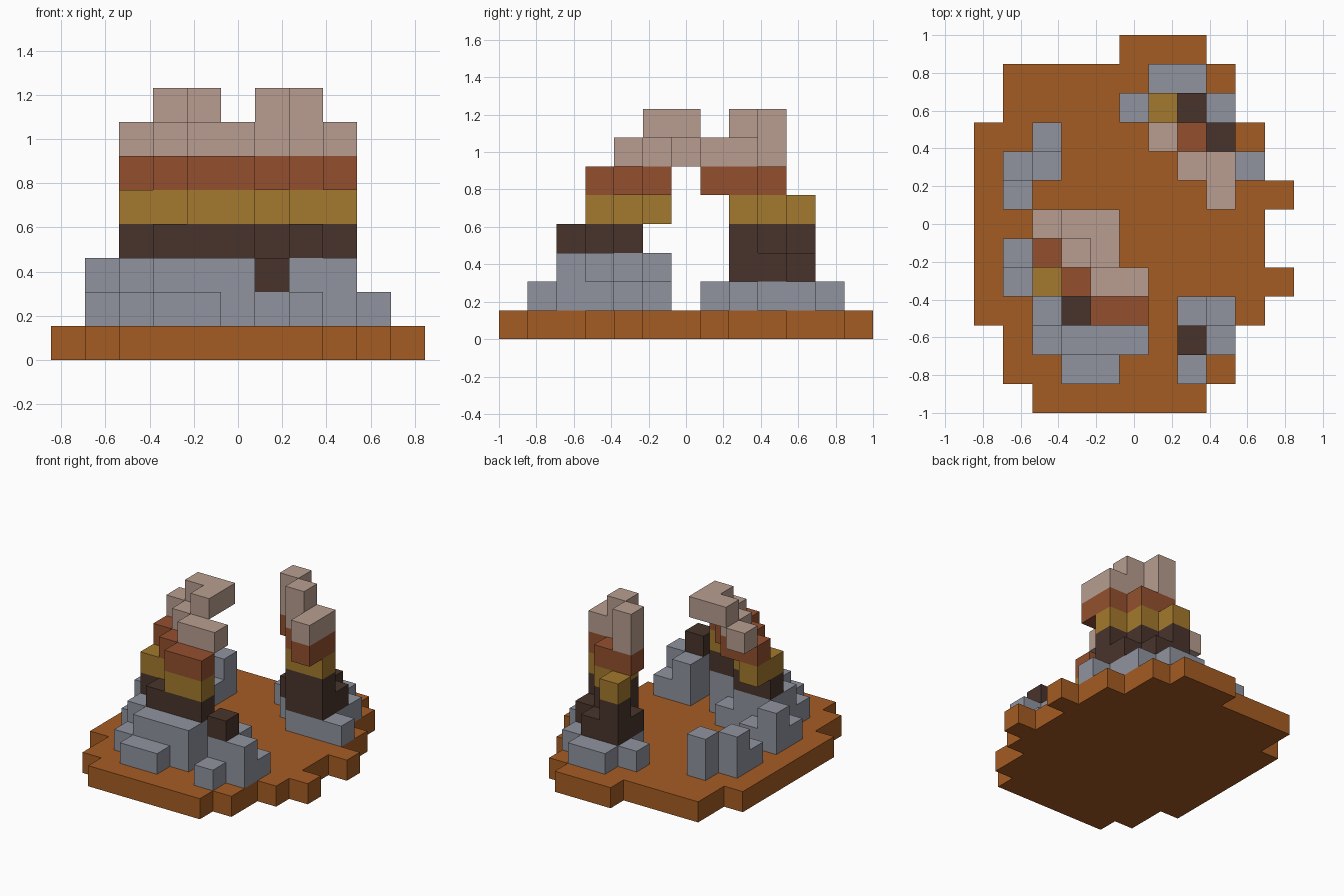
import bpy
import bmesh
from mathutils import Vector

cube = bpy.data.objects.get("Cube")
if cube:
    bpy.data.objects.remove(cube, do_unlink=True)

U = 2 / 13                      # block size
COLS, ROWS = "abcdefghijk", "ABCDEFGHIJKLM"


def material(name, rgb):
    col = [((c / 255 + 0.055) / 1.055) ** 2.4 for c in rgb] + [1.0]
    m = bpy.data.materials.new(name)
    m.use_nodes = True
    m.diffuse_color = col
    bsdf = next(n for n in m.node_tree.nodes if n.type == "BSDF_PRINCIPLED")
    bsdf.inputs["Base Color"].default_value = col
    return m


orange = material("orange sand", (165, 92, 35))
grey = material("grey stone", (144, 148, 158))
dark = material("dark brown rock", (73, 52, 44))
gold = material("ochre rock", (164, 121, 45))
red = material("rust rock", (148, 80, 47))
pink = material("pale pink rock", (184, 158, 144))


def slab(name, cells, level, mat):
    """One layer of blocks; each cell is a column letter and a row letter."""
    filled = {(COLS.index(c[0]), ROWS.index(c[1])) for c in cells.split()}
    bm = bmesh.new()
    cache = {}

    def vert(x, y, z):
        key = (x, y, z)
        if key not in cache:
            cache[key] = bm.verts.new(Vector((x - 5.5, y - 6.5, z)) * U)
        return cache[key]

    lo, hi = level, level + 1
    for x, y in sorted(filled):
        ring = [(x, y), (x + 1, y), (x + 1, y + 1), (x, y + 1)]
        sides = [(x, y - 1), (x + 1, y), (x, y + 1), (x - 1, y)]
        bm.faces.new([vert(*p, hi) for p in ring])
        bm.faces.new([vert(*p, lo) for p in reversed(ring)])
        for k, neighbour in enumerate(sides):
            if neighbour not in filled:
                p, q = ring[k], ring[(k + 1) % 4]
                bm.faces.new([vert(*p, lo), vert(*q, lo), vert(*q, hi), vert(*p, hi)])
    mesh = bpy.data.meshes.new(name)
    bm.to_mesh(mesh)
    bm.free()
    mesh.materials.append(mat)
    obj = bpy.data.objects.new(name, mesh)
    bpy.context.collection.objects.link(obj)


def stack(name, layers):
    """Stack coloured layers upward from the top of the ground."""
    for level, (mat, cells) in enumerate(layers, 1):
        slab(f"{name}_layer_{level}", cells, level, mat)


# Ground: first and last column of every row
spans = "ch bi bi aj ak aj aj ak aj aj bi bi fh".split()
ground = [c + row for row, (first, last) in zip(ROWS, spans)
          for c in COLS if first <= c <= last]
slab("ground", " ".join(ground), 0, orange)

# Front half of the broken arch
stack("front_arch", [
    (grey, "dB eB cC dC eC fC cD dD eD fD bE cE dE eE bF cF"),
    (grey, "dC eC fC cD dD eD fD cE dE bF"),
    (dark, "dD eD fD cE dE"),
    (gold, "eD fD cE dE cF"),
    (red, "eD fD dE eE cF dF"),
    (pink, "eE fE dF cG"),
    (pink, "eF dG eG"),
])

# Back half of the broken arch
stack("back_arch", [
    (grey, "gL hL fK gK hK iK gJ hJ iJ hI iI jI"),
    (dark, "gK hK gJ hJ iJ hI iI"),
    (dark, "gK hJ hI iI"),
    (gold, "gK hJ hI iI"),
    (red, "gJ hJ hI iI iH"),
    (pink, "gJ hI iI iH"),
    (pink, "gJ hI"),
])

# Loose rocks on the ground
stack("front_rock", [
    (grey, "hB hC iC hD iD"),
    (grey, "hC iC hD"),
    (dark, "hC"),
])
stack("side_rock", [
    (grey, "bH bI cI cJ"),
    (grey, "bI cJ"),
])
